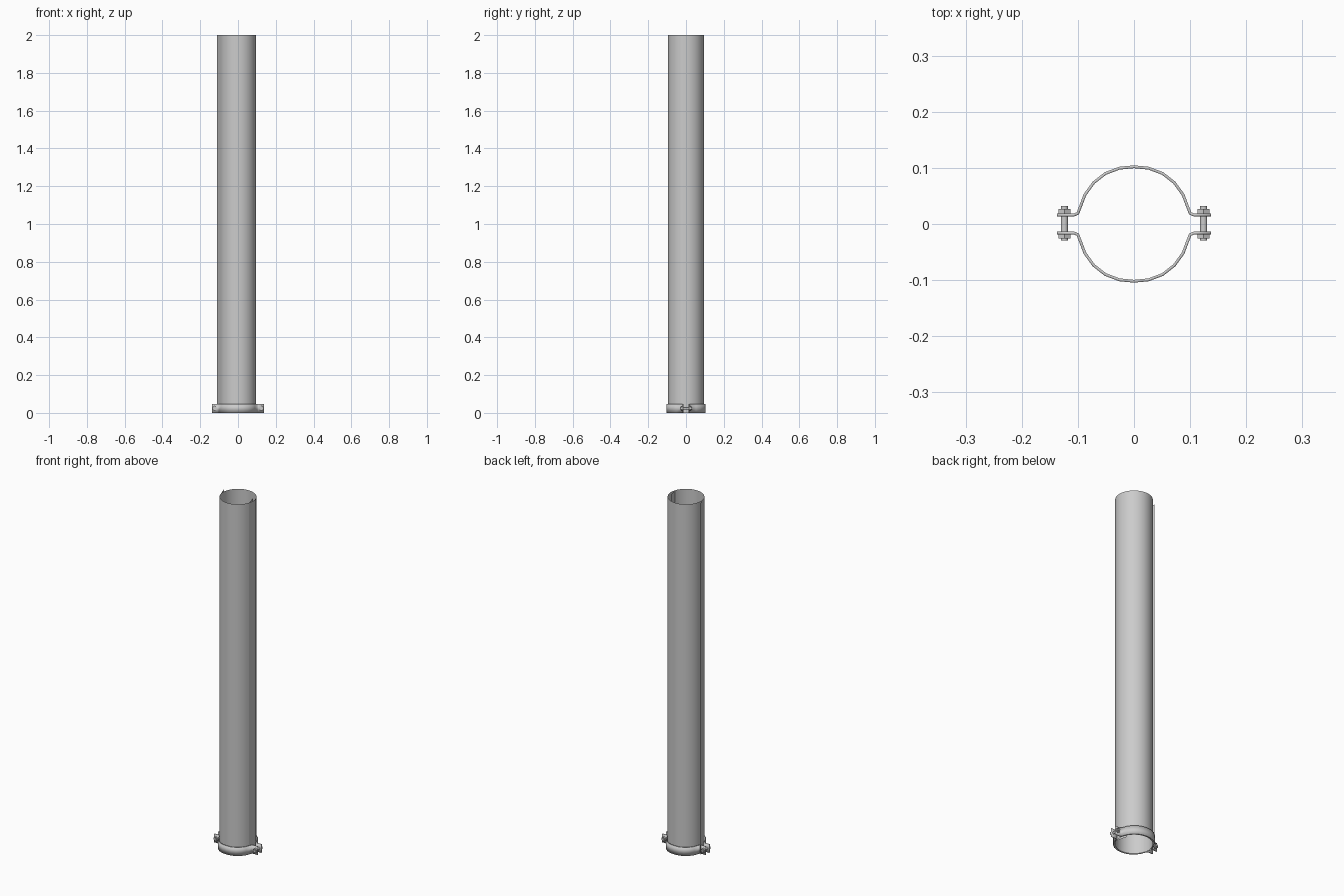
import bpy, bmesh, math
from mathutils import Matrix

if "Cube" in bpy.data.objects:
    bpy.data.objects.remove(bpy.data.objects["Cube"])

R = 0.095          # pipe radius
H = 2.0            # pipe height
BAND_H = 0.048     # clamp height


def finish(name, bm, smooth=None):
    mesh = bpy.data.meshes.new(name)
    bm.to_mesh(mesh)
    bm.free()
    ob = bpy.data.objects.new(name, mesh)
    bpy.context.collection.objects.link(ob)
    if smooth:
        bpy.ops.object.select_all(action='DESELECT')
        bpy.context.view_layer.objects.active = ob
        ob.select_set(True)
        bpy.ops.object.shade_smooth_by_angle(angle=math.radians(smooth))
    return ob


def sheet(name, profile, height, smooth):
    """Vertical sheet following an open profile."""
    bm = bmesh.new()
    low = [bm.verts.new((x, y, 0)) for x, y in profile]
    top = [bm.verts.new((x, y, height)) for x, y in profile]
    for i in range(len(profile) - 1):
        bm.faces.new((low[i], low[i + 1], top[i + 1], top[i]))
    return finish(name, bm, smooth)


# Rolled sheet pipe
a0 = math.atan2(-0.03, 0.09)
a1 = math.pi - a0


def arc(start, end, n):
    return [(R * math.cos(start + (end - start) * i / n),
             R * math.sin(start + (end - start) * i / n)) for i in range(n + 1)]


# Back shell, then front shell with its straight overlap flange on the left
sheet("pipe_back_shell", arc(a0, a1, 22), H, 35)
front = arc(a1, 2 * math.pi + a0, 16)
sheet("pipe_front_shell", [(-0.11, 0.03)] + front, H, 35)
# Tucked seam strip inside the right edge
sheet("pipe_inner_seam", [front[-1], (0.075, 0.03)], H, 35)

# Clamp halves: bent strip with a flat lug at each end
half = [(0.137, 0.016), (0.107, 0.016), (0.1, 0.019), (0.0875, 0.052),
        (0.072, 0.0735), (0.051, 0.09), (0.026, 0.0995)]
outline = half + [(0, 0.102)] + [(-x, y) for x, y in reversed(half)]
for name, s in (("clamp_back", 1), ("clamp_front", -1)):
    ob = sheet(name, [(x * s, y * s) for x, y in outline], BAND_H, 40)
    mod = ob.modifiers.new("thickness", 'SOLIDIFY')
    mod.thickness = 0.005
    mod.offset = 0.0
    mod.use_even_offset = True


def rod(name, x, y0, y1, r, sides):
    """Prism along y at the lug centre."""
    bm = bmesh.new()
    m = (Matrix.Translation((x, (y0 + y1) / 2, BAND_H / 2))
         @ Matrix.Rotation(math.pi / 2, 4, 'X'))
    bmesh.ops.create_cone(bm, cap_ends=True, segments=sides, radius1=r,
                          radius2=r, depth=abs(y1 - y0), matrix=m)
    return finish(name, bm, 40 if sides > 6 else None)


# Bolt, head and nut on each side
for side, x in (("left", -0.124), ("right", 0.124)):
    rod("bolt_shaft_" + side, x, -0.029, 0.032, 0.0065, 16)
    rod("bolt_head_" + side, x, -0.026, -0.0185, 0.0125, 6)
    rod("bolt_nut_" + side, x, 0.0185, 0.027, 0.0125, 6)
